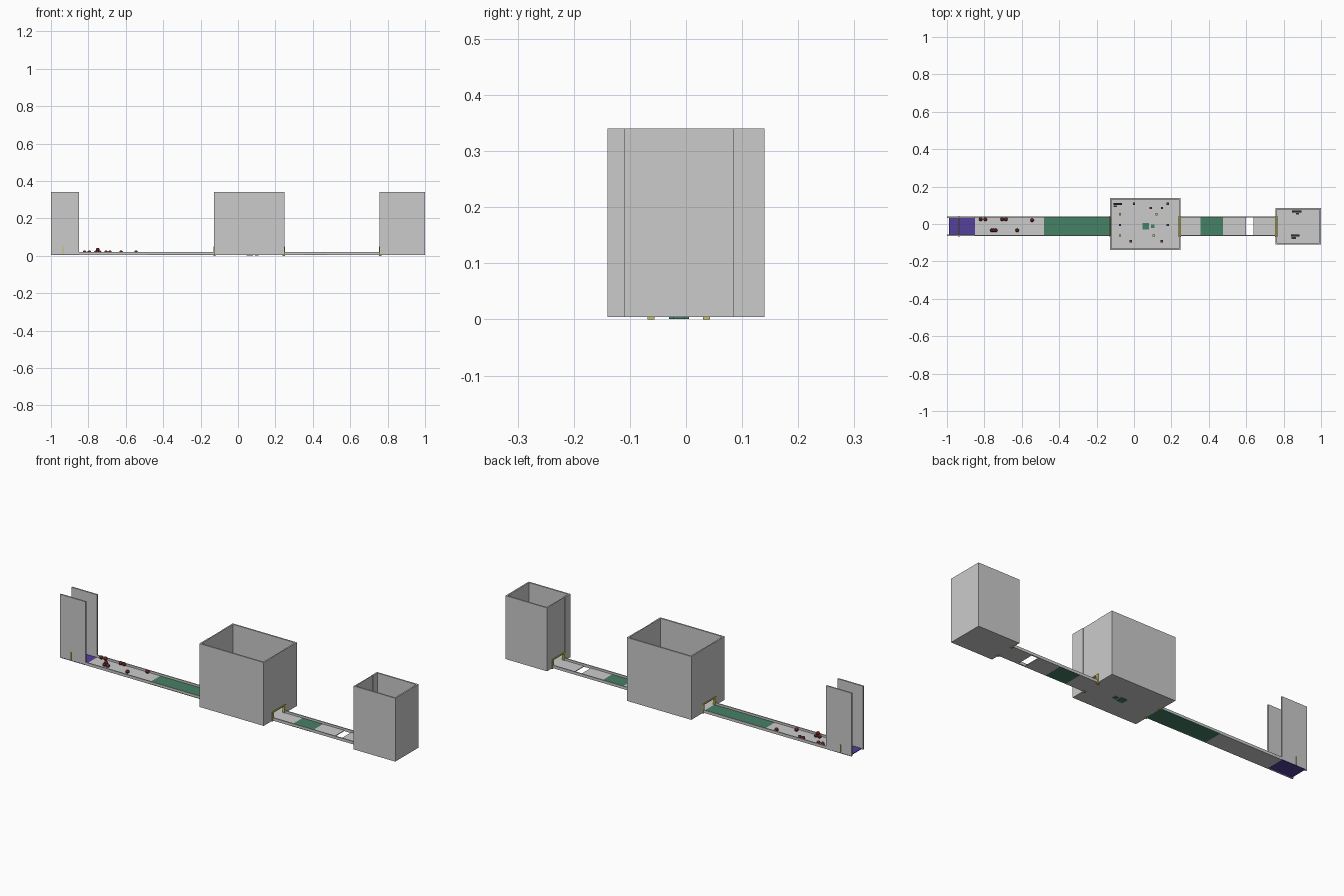
import bpy, bmesh

if "Cube" in bpy.data.objects:
    bpy.data.objects.remove(bpy.data.objects["Cube"])

GREEN = (0.06, 0.22, 0.13, 1)
PURPLE = (0.09, 0.05, 0.33, 1)
YELLOW = (0.60, 0.55, 0.10, 1)
RED = (0.22, 0.03, 0.03, 1)
DARK = (0.03, 0.03, 0.03, 1)
MATS = {}


def paint(ob, color):
    if color:
        if color not in MATS:
            MATS[color] = bpy.data.materials.new("paint_%d" % len(MATS))
            MATS[color].diffuse_color = color
        ob.data.materials.append(MATS[color])


def boxes(name, spans, color=None):
    """One object made of boxes given as (x0, x1, y0, y1, z0, z1)."""
    bm = bmesh.new()
    for x0, x1, y0, y1, z0, z1 in spans:
        vs = bmesh.ops.create_cube(bm, size=1)["verts"]
        for v in vs:
            v.co = (x0 + (v.co.x + .5) * (x1 - x0),
                    y0 + (v.co.y + .5) * (y1 - y0),
                    z0 + (v.co.z + .5) * (z1 - z0))
    me = bpy.data.meshes.new(name)
    bm.to_mesh(me)
    bm.free()
    ob = bpy.data.objects.new(name, me)
    bpy.context.collection.objects.link(ob)
    paint(ob, color)
    return ob


B, F, TOP, T = 0.004, 0.008, 0.34, 0.008   # underside, floor top, wall top, thickness
Y0, Y1 = -0.065, 0.04                      # passage edges
RAIL, DOOR = 0.019, 0.05


def floor(name, x0, x1, y0=Y0, y1=Y1, color=None):
    boxes(name, [(x0, x1, y0, y1, B, F)], color)


def side_walls(name, x0, x1, y0, y1, top=TOP, t=T):
    boxes(name, [(x0, x1, y0, y0 + t, B, top), (x0, x1, y1 - t, y1, B, top)])


def door_wall(name, x, y0, y1):
    """Wall across x with an opening, and a thinner panel above the opening."""
    h = T / 2
    boxes(name, [(x - h, x + h, y0, Y0, B, TOP), (x - h, x + h, Y1, y1, B, TOP),
                 (x - h / 2, x + h / 2, Y0, Y1, DOOR, TOP)])


def door_frame(name, x, w=0.012, y0=-0.069, y1=0.043, z0=0.0):
    p = 0.013
    boxes(name, [(x - w / 2, x + w / 2, y0, y0 + p, z0, DOOR),
                 (x - w / 2, x + w / 2, y1 - p, y1, z0, DOOR),
                 (x - w / 2, x + w / 2, y0 + p, y1 - p, DOOR - 0.006, DOOR)], YELLOW)


# Entry room: purple floor, two tall side walls, open ends
floor("entry_floor", -0.99, -0.85, color=PURPLE)
side_walls("entry_walls", -1.0, -0.85, Y0, Y1)
door_frame("entry_frame", -0.935, 0.004, z0=F)

# Passages with low rails
floor("left_passage_floor", -0.85, -0.48)
floor("left_passage_green_floor", -0.48, -0.125, color=GREEN)
side_walls("left_passage_rails", -0.85, -0.125, Y0, Y1, RAIL, 0.006)
floor("right_passage_floor_a", 0.245, 0.355)
floor("right_passage_green_floor", 0.355, 0.475, color=GREEN)
floor("right_passage_floor_b", 0.475, 0.60)
floor("right_passage_floor_c", 0.64, 0.76)
side_walls("right_passage_rails", 0.245, 0.76, Y0, Y1, RAIL, 0.006)

# Central hall
floor("hall_floor", -0.125, 0.245, -0.14, 0.14)
side_walls("hall_side_walls", -0.129, 0.249, -0.14, 0.14)
for side, x in (("left", -0.125), ("right", 0.245)):
    door_wall("hall_%s_wall" % side, x, -0.132, 0.132)
    door_frame("hall_%s_door_frame" % side, x)

# End room
floor("end_room_floor", 0.76, 1.0, -0.11, 0.085)
side_walls("end_room_side_walls", 0.756, 1.0, -0.11, 0.085)
boxes("end_room_back_wall", [(1 - T, 1.0, -0.102, 0.077, B, TOP)])
door_wall("end_room_door_wall", 0.76, -0.102, 0.077)
door_frame("end_room_door_frame", 0.76)

# Green pits in the hall floor
boxes("floor_pits", [(0.045, 0.08, -0.03, 0.005, 0.001, F + 0.002),
                     (0.09, 0.11, -0.022, -0.003, 0.001, F + 0.002)], GREEN)


# Small blocks in the hall
def blocks(name, points, s, color):
    boxes(name, [(x - s, x + s, y - s, y + s, F, F + 2 * s) for x, y in points], color)


blocks("red_blocks", [(0, .108), (.09, .085), (.15, .085), (.18, .108),
                      (-.018, -.092), (.148, -.092)], 0.006, RED)
blocks("yellow_blocks", [(-.075, .052), (.12, .052), (-.075, -.062), (.105, -.062)],
       0.006, YELLOW)
blocks("purple_blocks", [(-.075, -.006), (.18, -.006)], 0.006, PURPLE)

# Dark furniture
boxes("hall_furniture", [(-.11, -.065, .102, .112, F, .02),
                         (-.11, -.09, .09, .10, F, .016)], DARK)
boxes("end_room_furniture", [(.845, .895, .062, .071, F, .02), (.865, .882, .05, .06, F, .016),
                             (.84, .885, -.066, -.057, F, .02),
                             (.842, .866, -.08, -.07, F, .016)], DARK)

# Red boulders in the left passage
for i, (x, y, z) in enumerate([(-.82, .025, .019), (-.795, .025, .019), (-.705, .025, .019),
                               (-.685, .025, .019), (-.545, .02, .019), (-.625, -.034, .019),
                               (-.76, -.034, .019), (-.74, -.034, .019), (-.75, -.034, .033)]):
    bpy.ops.mesh.primitive_ico_sphere_add(subdivisions=2, radius=0.01, location=(x, y, z))
    bpy.context.object.name = "boulder_%d" % i
    paint(bpy.context.object, RED)

for m in bpy.data.materials:
    if m.users and not m.is_grease_pencil:
        m.use_nodes = True
        m.node_tree.nodes["Principled BSDF"].inputs["Base Color"].default_value = m.diffuse_color
